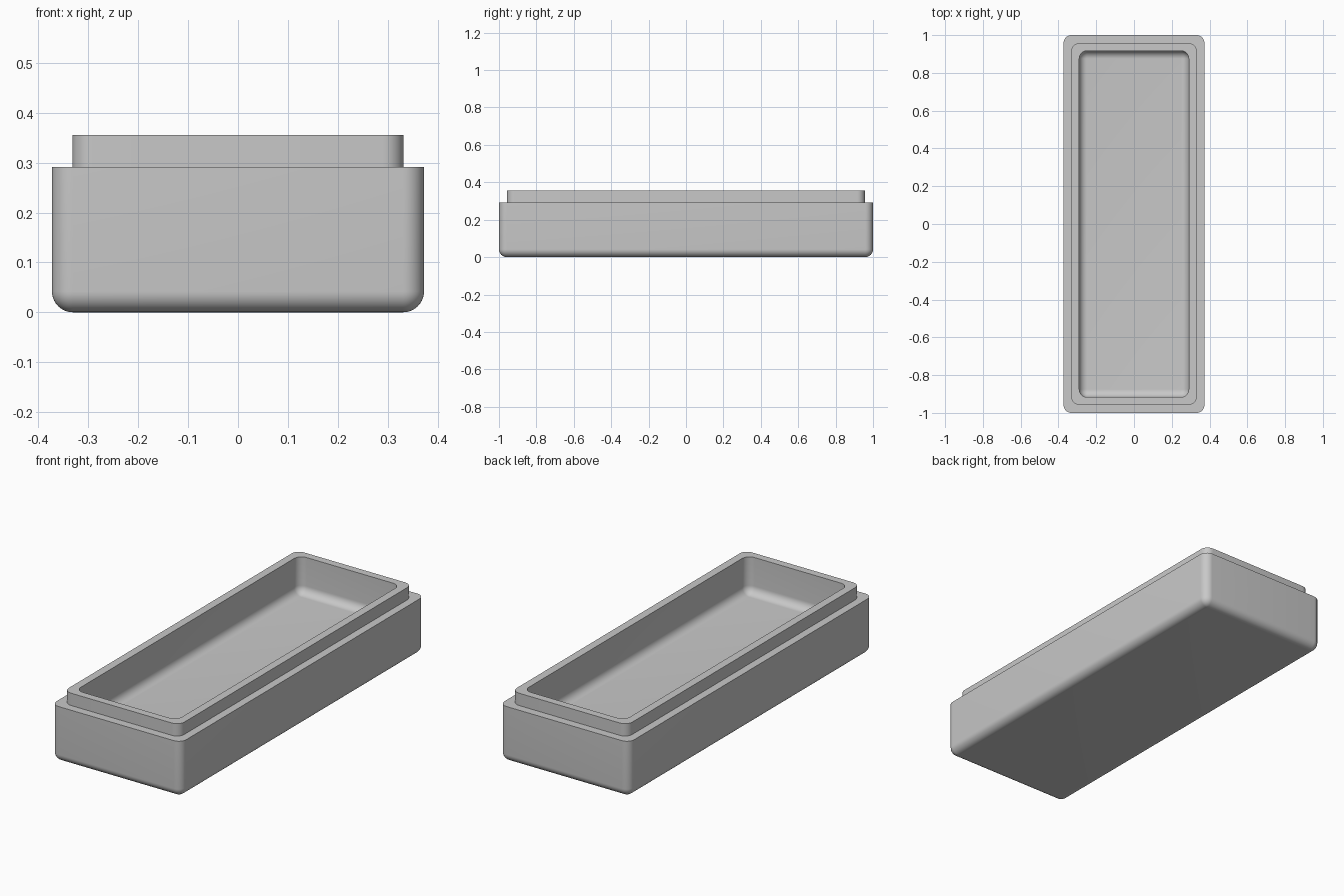
import bpy
import bmesh
import math

if "Cube" in bpy.data.objects:
    bpy.data.objects.remove(bpy.data.objects["Cube"], do_unlink=True)

R = 0.042          # fillet and corner radius
STEPS = 10         # segments per quarter round
BODY = (0.373, 1.0)
LIP = (0.332, 0.957)
CAVITY = (0.290, 0.917)
SHOULDER_Z, RIM_Z, FLOOR_Z = 0.291, 0.355, 0.165

grey = bpy.data.materials.new("plain grey")
grey.use_nodes = True
colour = (0.58, 0.58, 0.58, 1)
grey.diffuse_color = colour
grey.node_tree.nodes["Principled BSDF"].inputs["Base Color"].default_value = colour


def ring(bm, half, radius, z):
    """Rounded rectangle; the corner centres stay fixed as radius shrinks."""
    cx, cy = half[0] - R, half[1] - R
    verts = []
    for q, (sx, sy) in enumerate([(1, 1), (-1, 1), (-1, -1), (1, -1)]):
        for i in range(STEPS + 1):
            a = math.pi / 2 * (q + i / STEPS)
            verts.append(bm.verts.new((sx * cx + radius * math.cos(a),
                                       sy * cy + radius * math.sin(a), z)))
    return verts


def fillet(half, base_z):
    """Rings rising from a flat base up into a vertical wall."""
    angles = [math.pi / 2 * i / STEPS for i in range(STEPS + 1)]
    return [(half, R * math.sin(a), base_z + R * (1 - math.cos(a))) for a in angles]


# Outer fillet, shoulder, lip, rim, then down the cavity to its floor
sections = fillet(BODY, 0)
sections += [(BODY, R, SHOULDER_Z), (LIP, R, SHOULDER_Z),
             (LIP, R, RIM_Z), (CAVITY, R, RIM_Z)]
sections += reversed(fillet(CAVITY, FLOOR_Z))

bm = bmesh.new()
rings = [ring(bm, *s) for s in sections]
for low, high in zip(rings, rings[1:]):
    for i in range(len(low)):
        j = (i + 1) % len(low)
        bm.faces.new((low[i], low[j], high[j], high[i]))
bm.faces.new(list(reversed(rings[0])))
bm.faces.new(rings[-1])
bmesh.ops.remove_doubles(bm, verts=bm.verts[:], dist=0.0001)
bmesh.ops.recalc_face_normals(bm, faces=bm.faces[:])

mesh = bpy.data.meshes.new("box_base")
bm.to_mesh(mesh)
bm.free()
mesh.materials.append(grey)
box = bpy.data.objects.new("box_base", mesh)
bpy.context.collection.objects.link(box)

# Smooth rounds, crisp rim and shoulder edges
bpy.ops.object.select_all(action="DESELECT")
box.select_set(True)
bpy.context.view_layer.objects.active = box
bpy.ops.object.shade_smooth_by_angle(angle=math.radians(30))
